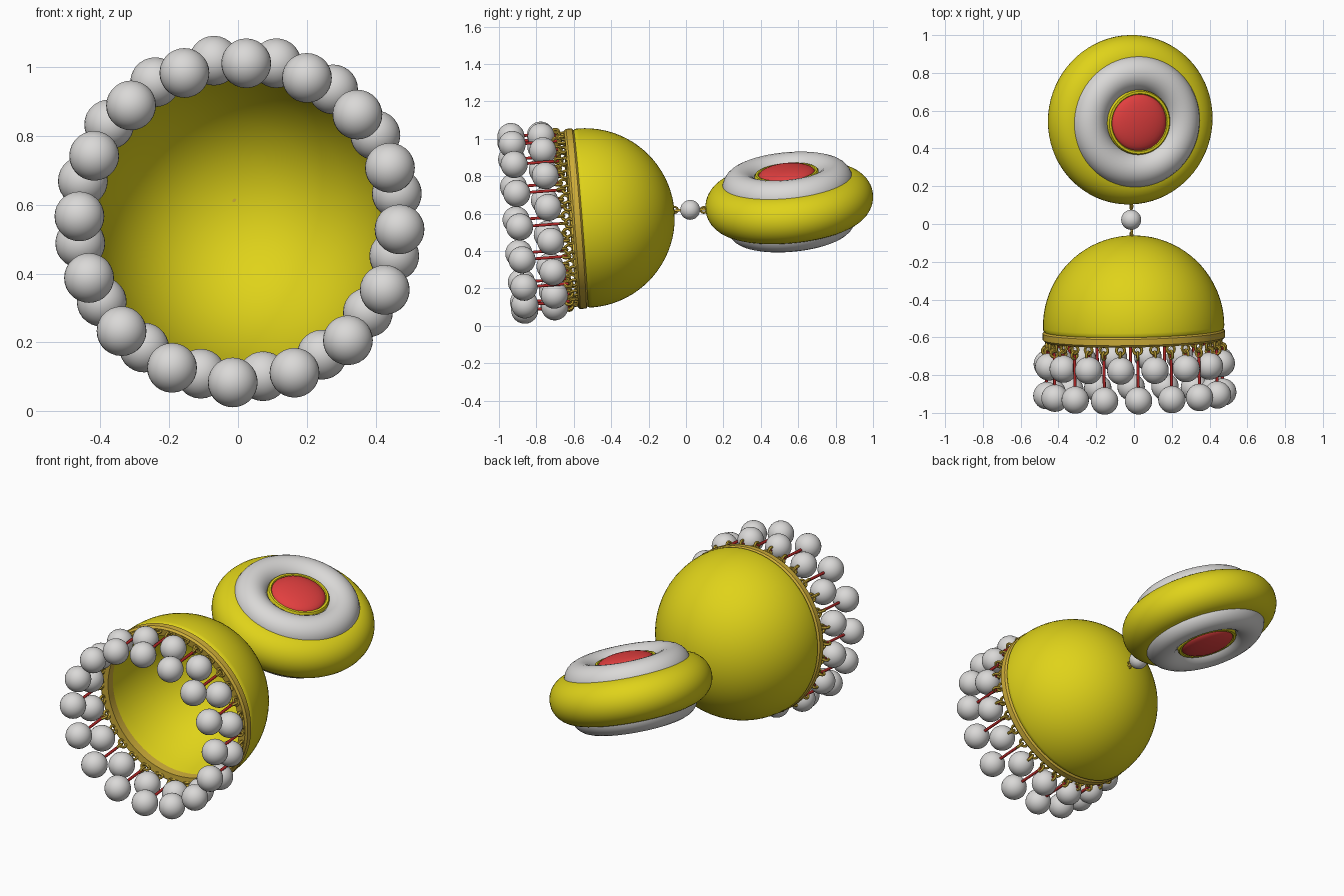
import bpy, bmesh, math
from mathutils import Matrix, Vector

if "Cube" in bpy.data.objects:
    bpy.data.objects.remove(bpy.data.objects["Cube"])


def mat(name, rgb):
    m = bpy.data.materials.new(name)
    m.diffuse_color = (*rgb, 1)
    m.use_nodes = True
    m.node_tree.nodes["Principled BSDF"].inputs["Base Color"].default_value = m.diffuse_color
    return m


YELLOW = mat("bright_yellow", (0.74, 0.65, 0.01))
GOLD = mat("gold", (0.62, 0.42, 0.04))
PEARL = mat("pearl_white", (0.70, 0.69, 0.68))
RED = mat("red_stone", (0.76, 0.05, 0.05))
THREAD = mat("dark_red_thread", (0.45, 0.02, 0.02))


def frame(origin, x, y):
    """Local frame whose z axis is x cross y."""
    z = x.cross(y).normalized()
    x = (x - z * x.dot(z)).normalized()
    y = z.cross(x)
    m = Matrix((x, y, z)).transposed().to_4x4()
    m.translation = origin
    return m


def finish(name, bm, material, matrix=Matrix()):
    bmesh.ops.recalc_face_normals(bm, faces=bm.faces)
    me = bpy.data.meshes.new(name)
    bm.to_mesh(me)
    bm.free()
    me.materials.append(material)
    ob = bpy.data.objects.new(name, me)
    bpy.context.collection.objects.link(ob)
    ob.matrix_world = matrix
    bpy.ops.object.select_all(action='DESELECT')
    ob.select_set(True)
    bpy.context.view_layer.objects.active = ob
    bpy.ops.object.shade_smooth_by_angle(angle=math.radians(40))
    return ob


def lathe(bm, profile, matrix=Matrix(), n=64, closed=False):
    """Spin (radius, height) points about local z."""
    rings = []
    for r, h in profile:
        if r < 1e-5:
            rings.append([bm.verts.new(matrix @ Vector((0, 0, h)))])
        else:
            rings.append([bm.verts.new(matrix @ Vector((r * math.cos(t), r * math.sin(t), h)))
                          for t in (2 * math.pi * i / n for i in range(n))])
    pairs = list(zip(rings, rings[1:]))
    if closed:
        pairs.append((rings[-1], rings[0]))
    for a, b in pairs:
        for i in range(n):
            j = (i + 1) % n
            if len(a) == 1:
                bm.faces.new((a[0], b[i], b[j]))
            elif len(b) == 1:
                bm.faces.new((a[i], a[j], b[0]))
            else:
                bm.faces.new((a[i], a[j], b[j], b[i]))


def loop(bm, matrix, R, r):
    """Small wire ring."""
    pts = [(R + r * math.cos(k * math.pi / 3), r * math.sin(k * math.pi / 3)) for k in range(6)]
    lathe(bm, pts, matrix, 18, True)


def rod(bm, a, b, r):
    m = Matrix.Translation(a) @ (b - a).to_track_quat('Z', 'Y').to_matrix().to_4x4()
    L = (b - a).length
    lathe(bm, [(0, 0), (r, 0), (r, L), (0, L)], m, 10)


def ball(bm, p, r):
    bmesh.ops.create_uvsphere(bm, u_segments=28, v_segments=16, radius=r,
                              matrix=Matrix.Translation(p))


# ---- bell: local z runs from the apex towards the open mouth
apex = Vector((-0.01, -0.062, 0.615))
axis = Vector((0.017, -0.997, -0.08)).normalized()
ux = Vector((1, 0, 0))
ux = (ux - axis * ux.dot(axis)).normalized()
BELL = frame(apex, ux, axis.cross(ux))

R = 0.48
outer = [(R * math.sin(a), R - R * math.cos(a))
         for a in (math.pi / 2 * i / 20 for i in range(21))]
outer += [(0.479, 0.495), (0.468, 0.51)]
inner = [(0.435, 0.53), (0.42, 0.45), (0.385, 0.32), (0.32, 0.20),
         (0.235, 0.105), (0.12, 0.04), (0, 0.022)]
bm = bmesh.new()
lathe(bm, outer + inner, n=72)
finish("bell_dome", bm, YELLOW, BELL)

# band around the mouth
bm = bmesh.new()
lathe(bm, [(0.43, 0.505), (0.472, 0.502), (0.483, 0.512), (0.483, 0.545),
           (0.472, 0.556), (0.43, 0.552)], n=72, closed=True)
finish("mouth_band", bm, GOLD, BELL)

# ---- fringe: wire loops, threads and two rows of pearls
loops, threads, pearls = bmesh.new(), bmesh.new(), bmesh.new()
for i in range(32):
    t = math.radians(87.6 + 11.25 * i)
    out = Vector((math.cos(t), math.sin(t), 0))
    tan = Vector((-math.sin(t), math.cos(t), 0))
    down = Vector((0, 0, 1))
    front = i % 2 == 0
    depth = 0.84 if front else 0.68
    loop(loops, frame(out * 0.462 + down * 0.572, tan, down), 0.022, 0.008)
    loop(loops, frame(out * 0.466 + down * 0.602, out, down), 0.02, 0.008)
    rod(threads, out * 0.466 + down * 0.60, out * 0.466 + down * depth, 0.008)
    ball(pearls, out * 0.466 + down * depth, 0.0725)
finish("fringe_loops", loops, GOLD, BELL)
finish("fringe_threads", threads, THREAD, BELL)
finish("fringe_pearls", pearls, PEARL, BELL)

# ---- link between bell and stud
bead = Vector((-0.015, 0.022, 0.62))
bm = bmesh.new()
ball(bm, bead, 0.053)
finish("link_bead", bm, PEARL)
bm = bmesh.new()
rod(bm, Vector((-0.012, -0.085, 0.615)), Vector((-0.015, 0.13, 0.625)), 0.007)
for y in (-0.06, 0.095):
    loop(bm, frame(Vector((-0.014, y, 0.62)), Vector((0, 1, 0)), Vector((0.3, 0, 1))), 0.016, 0.006)
finish("link_wire", bm, GOLD)

# ---- stud disc, tilted, the same on both faces
n = Vector((0.29, -0.09, 0.952)).normalized()
vx = Vector((1, 0, 0))
vx = (vx - n * vx.dot(n)).normalized()
STUD = frame(Vector((-0.02, 0.552, 0.662)), vx, n.cross(vx))

# rounded yellow rim
rim = [(0.32 + 0.13 * math.cos(a), 0.128 * math.sin(a))
       for a in (math.radians(-90 + 10 * i) for i in range(19))]
bm = bmesh.new()
lathe(bm, rim + [(0.24, 0.10), (0.24, -0.10)], n=72, closed=True)
finish("stud_rim", bm, YELLOW, STUD)

for side, label in ((1, "top"), (-1, "bottom")):
    flip = STUD @ Matrix.Diagonal((1, 1, side, 1))
    # white cushion ring
    bm = bmesh.new()
    pts = [(0.255 + 0.095 * math.cos(a), 0.10 + 0.097 * math.sin(a))
           for a in (math.radians(15 * i) for i in range(13))]
    lathe(bm, [(p[0], p[1] * side) for p in pts + [(0.16, 0.05), (0.35, 0.05)]], n=72, closed=True)
    finish("cushion_" + label, bm, PEARL, STUD)
    # yellow bezel
    bm = bmesh.new()
    lathe(bm, [(r, h * side) for r, h in ((0.172, 0.08), (0.172, 0.16), (0.166, 0.168),
                                          (0.154, 0.168), (0.148, 0.16), (0.148, 0.08))],
          n=64, closed=True)
    finish("bezel_" + label, bm, YELLOW, STUD)
    # domed red stone
    bm = bmesh.new()
    dome = [(0.152 * math.cos(a), (0.155 + 0.045 * math.sin(a)) * side)
            for a in (math.radians(11.25 * i) for i in range(8))]
    lathe(bm, [(0.152, 0.09 * side)] + dome + [(0, 0.2 * side)], n=64)
    finish("stone_" + label, bm, RED, STUD)
